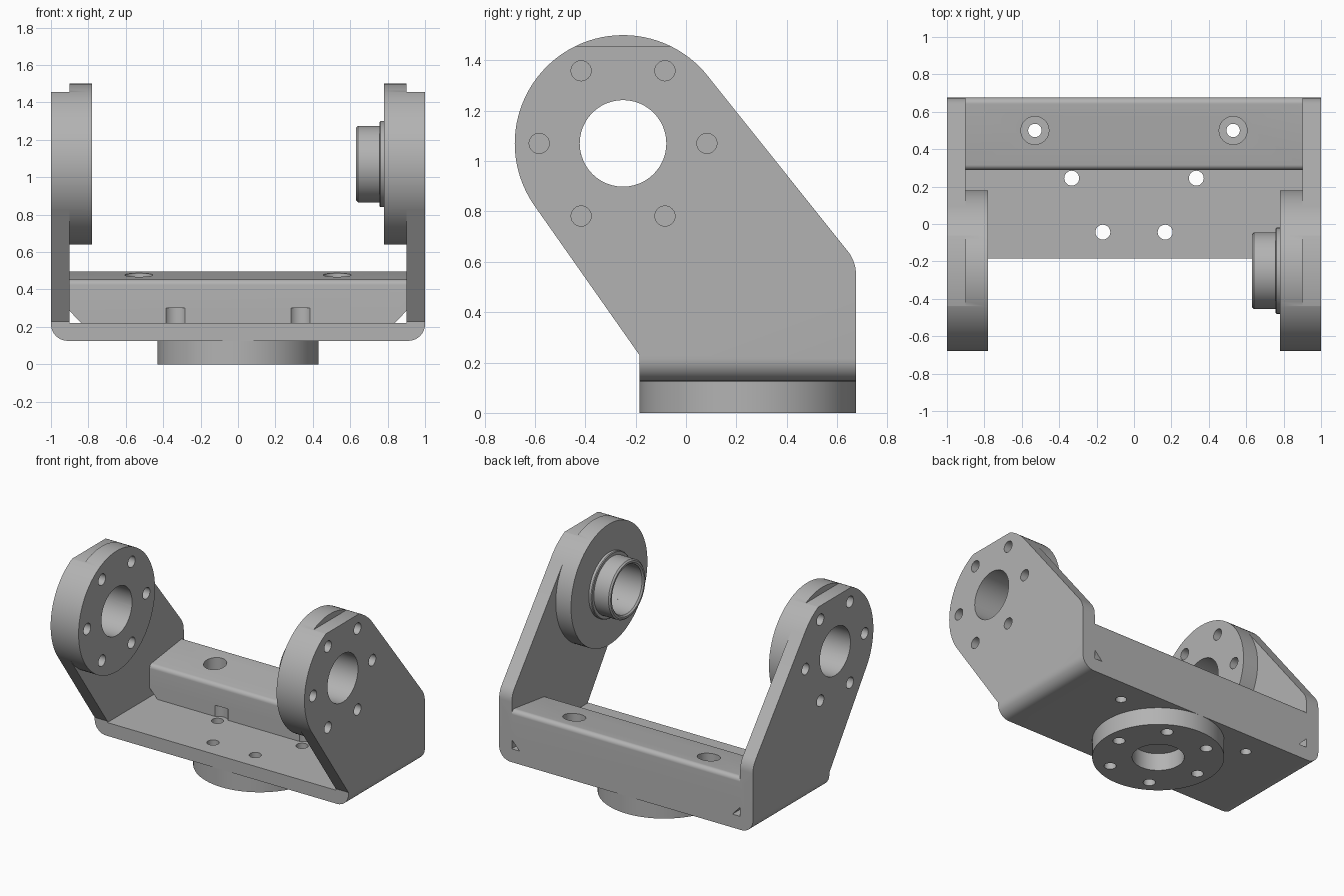
import bpy, bmesh, math
from mathutils import Vector

if "Cube" in bpy.data.objects:
    bpy.data.objects.remove(bpy.data.objects["Cube"])

grey = bpy.data.materials.new("machined_grey")
grey.diffuse_color = (0.45, 0.45, 0.45, 1)
grey.use_nodes = True
grey.node_tree.nodes["Principled BSDF"].inputs["Base Color"].default_value = grey.diffuse_color


def prism(name, pts, axis, lo, hi):
    """Extrude a 2D outline along an axis (x: y,z  y: x,z  z: x,y)."""
    place = {'x': lambda a, b, d: (d, a, b),
             'y': lambda a, b, d: (a, d, b),
             'z': lambda a, b, d: (a, b, d)}[axis]
    bm = bmesh.new()
    low = [bm.verts.new(place(a, b, lo)) for a, b in pts]
    high = [bm.verts.new(place(a, b, hi)) for a, b in pts]
    bm.faces.new(low)
    bm.faces.new(high)
    n = len(pts)
    for i in range(n):
        j = (i + 1) % n
        bm.faces.new((low[i], low[j], high[j], high[i]))
    bmesh.ops.recalc_face_normals(bm, faces=bm.faces)
    mesh = bpy.data.meshes.new(name)
    bm.to_mesh(mesh)
    bm.free()
    mesh.materials.append(grey)
    ob = bpy.data.objects.new(name, mesh)
    bpy.context.collection.objects.link(ob)
    return ob


def circle(a, b, r, n=32):
    return [(a + r * math.cos(2 * math.pi * i / n),
             b + r * math.sin(2 * math.pi * i / n)) for i in range(n)]


def cylinder(name, axis, a, b, r, lo, hi, n=32):
    return prism(name, circle(a, b, r, n), axis, lo, hi)


def rounded(corners, steps=8):
    """Outline from (a, b, radius) corners."""
    out = []
    n = len(corners)
    for i, (a, b, r) in enumerate(corners):
        p = Vector((a, b))
        if r == 0:
            out.append((a, b))
            continue
        u = (Vector(corners[i - 1][:2]) - p).normalized()
        v = (Vector(corners[(i + 1) % n][:2]) - p).normalized()
        half = u.angle(v) / 2
        c = p + (u + v).normalized() * (r / math.sin(half))
        s = p + u * (r / math.tan(half)) - c
        e = p + v * (r / math.tan(half)) - c
        turn = math.atan2(s.x * e.y - s.y * e.x, s.dot(e))
        for k in range(steps + 1):
            t = turn * k / steps
            out.append((c.x + s.x * math.cos(t) - s.y * math.sin(t),
                        c.y + s.x * math.sin(t) + s.y * math.cos(t)))
    return out


def combine(target, tool, op):
    tool.hide_render = True
    mod = target.modifiers.new("bool", 'BOOLEAN')
    mod.operation, mod.solver, mod.object = op, 'EXACT', tool
    bpy.context.view_layer.objects.active = target
    bpy.ops.object.modifier_apply(modifier=mod.name)
    bpy.data.objects.remove(tool)


def cut(tool):
    combine(bracket, tool, 'DIFFERENCE')


def add(tool):
    combine(bracket, tool, 'UNION')


PY, PZ = -0.25, 1.07      # pivot axis
FY = 0.245                # bottom flange centre
R, BOLT = 0.43, 0.333     # disc radius, bolt circle radius

# U-shaped channel trimmed to the slanted arm outline
bracket = prism("bracket", rounded([
    (-1, 1.48, 0), (-1, 0.125, 0.09), (1, 0.125, 0.09), (1, 1.48, 0),
    (0.9, 1.48, 0), (0.9, 0.22, 0), (-0.9, 0.22, 0), (-0.9, 1.48, 0)]), 'y', -0.8, 0.8)
arm_outline = prism("arm_outline", rounded([
    (-0.185, 0.1, 0), (0.675, 0.1, 0), (0.675, 0.601, 0.145),
    (0.086, 1.338, 0), (-0.604, 0.826, 0), (-0.185, 0.23, 0)]), 'x', -1.1, 1.1)
combine(bracket, arm_outline, 'INTERSECT')

# Rear cross block with sloping top
add(prism("rear_block", rounded([
    (0.29, 0.17, 0), (0.675, 0.17, 0), (0.675, 0.5, 0.03), (0.29, 0.45, 0.03)]),
    'x', -0.95, 0.95))

# Pivot discs, with a flat on the outer part of each
for s in (-1, 1):
    add(cylinder("pivot_disc", 'x', PY, PZ, R, min(s, s * 0.78), max(s, s * 0.78), 96))
    cut(prism("top_flat", [(-0.8, 1.457), (0.4, 1.457), (0.4, 1.6), (-0.8, 1.6)],
              'x', min(s * 0.9, s * 1.1), max(s * 0.9, s * 1.1)))

# Bottom mounting flange
add(cylinder("bottom_flange", 'z', 0, FY, R, 0, 0.15, 96))
cut(cylinder("flange_bore", 'z', 0, FY, 0.17, -0.1, 0.125, 48))

# Pivot bores and bolt circles
for s in (-1, 1):
    cut(cylinder("pivot_bore", 'x', PY, PZ, 0.172, min(s * 0.7, s * 1.1),
                 max(s * 0.7, s * 1.1), 48))
for i in range(6):
    c, d = BOLT * math.cos(i * math.pi / 3), BOLT * math.sin(i * math.pi / 3)
    cut(cylinder("left_bolt", 'x', PY + c, PZ + d, 0.04, -1.1, -0.7, 24))
    cut(cylinder("right_bolt", 'x', PY + c, PZ + d, 0.04, 0.82, 1.1, 24))
    cut(cylinder("flange_bolt", 'z', c, FY + d, 0.04, -0.1, 0.2 if d > 0.1 else 0.26, 24))

# Block details: counterbored holes, bolt head pockets, corner slots
for s in (-1, 1):
    cut(cylinder("counterbore", 'z', s * 0.53, 0.5, 0.075, 0.3, 0.7))
    cut(cylinder("screw_hole", 'z', s * 0.53, 0.5, 0.036, 0.0, 0.6, 24))
    cut(cylinder("head_pocket", 'z', s * BOLT, 0.25, 0.065, 0.22, 0.3))
    cut(prism("corner_slot", [(s * 0.9, 0.22), (s * 0.838, 0.22), (s * 0.9, 0.285)],
              'y', 0.2, 0.8))

# Bearing collar on the right disc, lathed from its section (x, radius)
section = [(0.78, 0.172), (0.78, 0.23), (0.762, 0.23), (0.757, 0.225), (0.757, 0.205),
           (0.642, 0.205), (0.632, 0.195), (0.632, 0.182), (0.642, 0.172)]
bm = bmesh.new()
rings = []
for i in range(64):
    t = 2 * math.pi * i / 64
    rings.append([bm.verts.new((x, PY + r * math.cos(t), PZ + r * math.sin(t)))
                  for x, r in section])
for i in range(64):
    p, q = rings[i], rings[(i + 1) % 64]
    for k in range(len(section)):
        m = (k + 1) % len(section)
        bm.faces.new((p[k], p[m], q[m], q[k]))
bmesh.ops.recalc_face_normals(bm, faces=bm.faces)
mesh = bpy.data.meshes.new("bearing_collar")
bm.to_mesh(mesh)
bm.free()
mesh.materials.append(grey)
collar = bpy.data.objects.new("bearing_collar", mesh)
bpy.context.collection.objects.link(collar)

# Smooth shading with sharp edges kept
for ob in (bracket, collar):
    bpy.ops.object.select_all(action='DESELECT')
    ob.select_set(True)
    bpy.context.view_layer.objects.active = ob
    bpy.ops.object.shade_smooth_by_angle(angle=math.radians(30))
